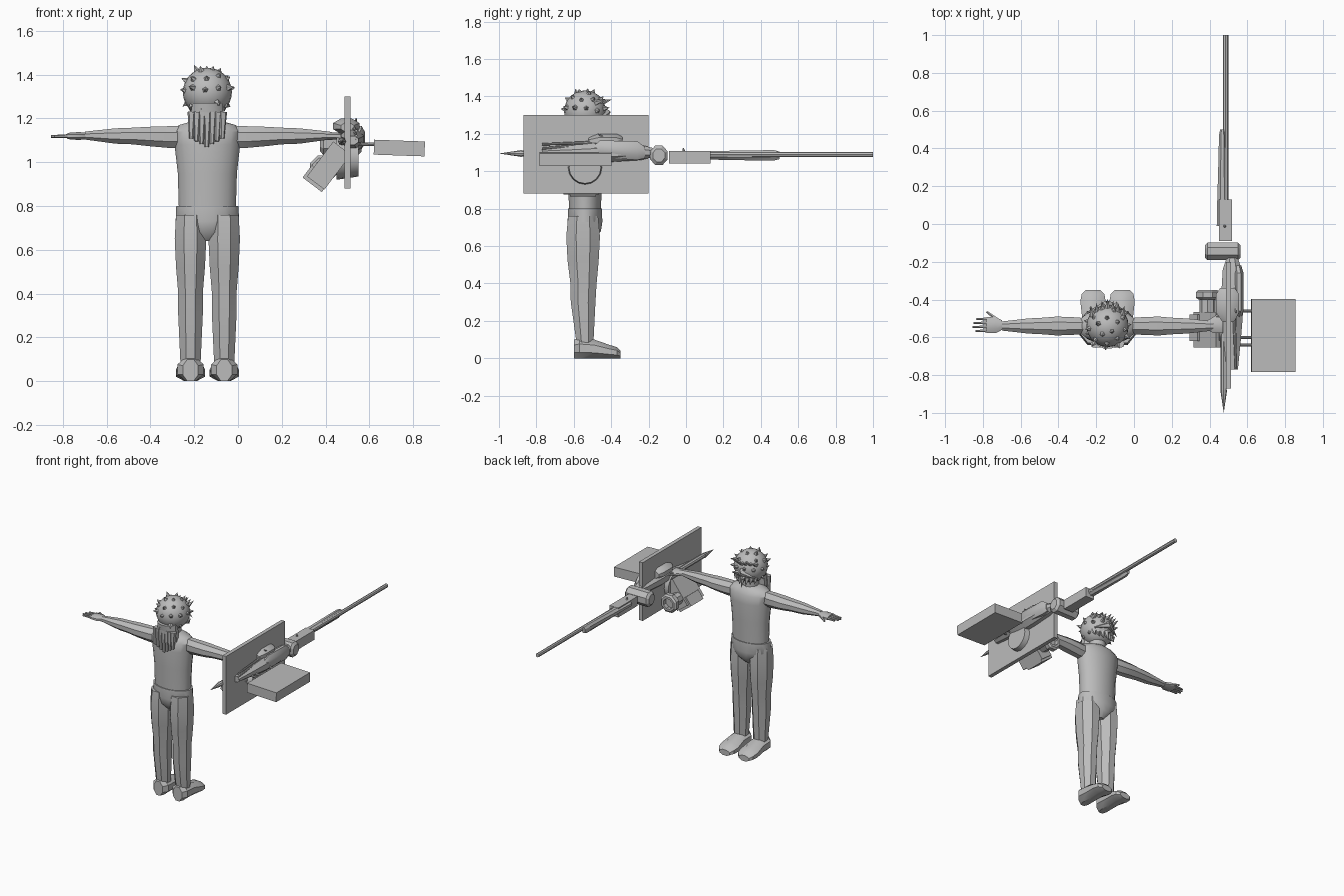
import bpy
import bmesh
import math
import random
from mathutils import Vector, Matrix

random.seed(4)
default_cube = bpy.data.objects.get("Cube")
if default_cube:
    bpy.data.objects.remove(default_cube, do_unlink=True)

# One plain grey for the whole model
grey = bpy.data.materials.new("plain grey")
grey.use_nodes = True
grey.diffuse_color = (0.5, 0.5, 0.5, 1)
grey.node_tree.nodes["Principled BSDF"].inputs["Base Color"].default_value = grey.diffuse_color

BODY_X, BODY_Y = -0.14, -0.54
GUN_X, GUN_Z = 0.48, 1.09
HEAD = Vector((BODY_X, BODY_Y, 1.32))


def finish(name, bm, angle=35):
    """Turn a bmesh into a shaded, coloured object."""
    bmesh.ops.recalc_face_normals(bm, faces=bm.faces)
    mesh = bpy.data.meshes.new(name)
    bm.to_mesh(mesh)
    bm.free()
    mesh.materials.append(grey)
    obj = bpy.data.objects.new(name, mesh)
    bpy.context.collection.objects.link(obj)
    bpy.ops.object.select_all(action="DESELECT")
    obj.select_set(True)
    bpy.context.view_layer.objects.active = obj
    bpy.ops.object.shade_smooth_by_angle(angle=math.radians(angle))
    return obj


def loft(name, axis, rings, sides=8, angle=35):
    """Skin elliptical rings given as (position, centre u, centre v, radius u, radius v)."""
    bm = bmesh.new()
    fit = 1 / math.cos(math.pi / sides)
    loops = []
    for t, u, v, ru, rv in rings:
        loop = []
        for i in range(sides):
            a = math.tau * (i + 0.5) / sides
            p, q = u + ru * fit * math.cos(a), v + rv * fit * math.sin(a)
            place = {"x": (t, p, q), "y": (p, t, q), "z": (p, q, t)}[axis]
            loop.append(bm.verts.new(place))
        loops.append(loop)
    for low, high in zip(loops, loops[1:]):
        for i in range(sides):
            j = (i + 1) % sides
            bm.faces.new((low[i], low[j], high[j], high[i]))
    bm.faces.new(loops[0])
    bm.faces.new(loops[-1])
    return finish(name, bm, angle)


def box(name, centre, size, tilt=0.0):
    """Box tilted about the y axis."""
    bm = bmesh.new()
    bmesh.ops.create_cube(bm, size=1)
    turn = Matrix.Rotation(math.radians(tilt), 4, "Y")
    bm.transform(Matrix.Translation(centre) @ turn @ Matrix.Diagonal((*size, 1)))
    return finish(name, bm)


def add_cone(bm, start, end, radius, tip=0.0, sides=5):
    """Add a cone running between two points."""
    start, end = Vector(start), Vector(end)
    way = end - start
    place = Matrix.Translation((start + end) / 2) @ way.to_track_quat("Z", "Y").to_matrix().to_4x4()
    bmesh.ops.create_cone(bm, cap_ends=True, segments=sides, radius1=radius,
                          radius2=tip, depth=way.length, matrix=place)


def rod(name, start, end, radius, tip=None, sides=8):
    bm = bmesh.new()
    add_cone(bm, start, end, radius, radius if tip is None else tip, sides)
    return finish(name, bm)


# Torso, neck and briefs
torso = [(0.78, 0.13, 0.085), (0.95, 0.135, 0.09), (1.08, 0.15, 0.095),
         (1.14, 0.155, 0.09), (1.17, 0.13, 0.07), (1.19, 0.06, 0.05)]
loft("torso", "z", [(z, BODY_X, BODY_Y, w, d) for z, w, d in torso], sides=20)
rod("neck", (BODY_X, BODY_Y, 1.12), (BODY_X, BODY_Y, 1.26), 0.055, sides=12)
briefs = [(0.8, 0.142, 0.09), (0.73, 0.145, 0.093), (0.68, 0.1, 0.085), (0.64, 0.03, 0.05)]
loft("briefs", "z", [(z, BODY_X, BODY_Y, w, d) for z, w, d in briefs], sides=16)

leg = [(0.76, -0.55, 0.066, 0.08), (0.65, -0.55, 0.072, 0.09), (0.52, -0.55, 0.066, 0.083),
       (0.4, -0.548, 0.056, 0.07), (0.3, -0.55, 0.056, 0.066), (0.08, -0.54, 0.046, 0.045)]
foot = [(-0.6, 0.035, 0.05), (-0.57, 0.06, 0.054), (-0.49, 0.058, 0.05),
        (-0.41, 0.067, 0.036), (-0.37, 0.06, 0.03), (-0.35, 0.04, 0.02)]
arm = [(0.1, 1.115, 0.04, 0.05), (0.17, 1.115, 0.046, 0.05), (0.27, 1.118, 0.05, 0.044),
       (0.34, 1.12, 0.044, 0.038), (0.42, 1.12, 0.04, 0.035), (0.56, 1.122, 0.024, 0.018)]

for side, word in ((1, "left"), (-1, "right")):
    # Faceted legs and shoes
    x = BODY_X + side * 0.077
    loft(word + "_leg", "z", [(z, x, y, w, d) for z, y, w, d in leg], angle=25)
    loft(word + "_foot", "y", [(y, x, h, w, h) for y, w, h in foot], sides=8)
    # Arms held straight out
    loft(word + "_arm", "x", [(BODY_X + side * d, BODY_Y, z, w, h) for d, z, w, h in arm], angle=25)
    # Hands: open on the right, closed round the grip on the left
    reach = 0.56 if side < 0 else 0.53
    hand = [(0, 0.026, 0.016), (0.03, 0.042, 0.018), (0.08, 0.042, 0.014)]
    loft(word + "_palm", "x", [(BODY_X + side * (reach + d), BODY_Y + 0.005, 1.12, w, h)
                               for d, w, h in hand])
    bm = bmesh.new()
    knuckle = BODY_X + side * (reach + 0.07)
    for i, length in enumerate((0.07, 0.085, 0.08, 0.065)):
        y = BODY_Y - 0.026 + i * 0.021
        if side < 0:
            add_cone(bm, (knuckle, y, 1.12), (knuckle - length, y, 1.118), 0.009, 0.006, 6)
        else:
            add_cone(bm, (knuckle, y, 1.12), (knuckle + 0.03, y, 1.07), 0.011, 0.009, 6)
    base = BODY_X + side * (reach + 0.02)
    add_cone(bm, (base, BODY_Y + 0.03, 1.12), (base + side * 0.06, BODY_Y + 0.075, 1.115), 0.011, 0.006, 6)
    finish(word + "_fingers", bm)

# Round head covered with short spikes
bm = bmesh.new()
bmesh.ops.create_uvsphere(bm, u_segments=20, v_segments=14, radius=0.112,
                          matrix=Matrix.Translation(HEAD))
finish("head", bm)
bm = bmesh.new()
for height, count in ((-30, 9), (5, 11), (35, 9), (65, 5)):
    for i in range(count):
        turn = math.tau * (i + height / 50) / count
        lift = math.radians(height + random.uniform(-7, 7))
        out = Vector((math.cos(turn) * math.cos(lift), math.sin(turn) * math.cos(lift), math.sin(lift)))
        add_cone(bm, HEAD + out * 0.1, HEAD + out * random.uniform(0.125, 0.145), 0.02)
finish("head_spikes", bm, 10)

# Tufted brow, moustache and beard on the face
bm = bmesh.new()
for i in range(-3, 4):
    x = BODY_X + i * 0.026
    y = BODY_Y + 0.1 - abs(i) * 0.012
    add_cone(bm, (x, y - 0.01, 1.365), (x + i * 0.004, y + 0.045, 1.385), 0.017)
    add_cone(bm, (x, y - 0.01, 1.27), (x, y + 0.01, 1.2 + abs(i) * 0.01), 0.02)
for side in (-1, 1):
    add_cone(bm, (BODY_X, BODY_Y + 0.115, 1.31), (BODY_X + side * 0.1, BODY_Y + 0.08, 1.275), 0.022)
add_cone(bm, (BODY_X, BODY_Y + 0.1, 1.33), (BODY_X, BODY_Y + 0.14, 1.315), 0.016)
finish("face_hair", bm, 10)

# Mane hanging down the back of the neck
mane = [(1.27, 0.07, 0.06), (1.2, 0.075, 0.05), (1.13, 0.08, 0.04), (1.09, 0.06, 0.025)]
loft("mane", "z", [(z, BODY_X, BODY_Y - 0.06, w, d) for z, w, d in mane], sides=12)
bm = bmesh.new()
for i in range(-3, 4):
    x = BODY_X + i * 0.023
    add_cone(bm, (x, BODY_Y - 0.095, 1.23), (x * 1.02, BODY_Y - 0.1, 1.07 + abs(i) * 0.013), 0.022, 0.01, 6)
finish("mane_locks", bm)

# Large shield plate and side box on struts
box("shield_plate", (0.5, -0.535, 1.09), (0.028, 0.67, 0.42))
box("side_box", (0.737, -0.59, 1.065), (0.232, 0.385, 0.068), tilt=2)
for y in (-0.46, -0.6, -0.64):
    rod("box_strut", (0.53, y, 1.085), (0.65, y, 1.08), 0.008)

# Long gun: barrel, tapered handguard and receiver
rod("barrel", (GUN_X + 0.005, 0.1, GUN_Z), (GUN_X + 0.005, 1, GUN_Z), 0.014)
guard = [(-0.01, 0.03, 0.02), (0.1, 0.028, 0.022), (0.3, 0.022, 0.026), (0.47, 0.018, 0.028), (0.5, 0.012, 0.02)]
loft("handguard", "y", [(y, GUN_X - 0.012, GUN_Z - 0.005, w, h) for y, w, h in guard], angle=25)
box("front_block", (GUN_X + 0.005, 0.02, 1.075), (0.07, 0.22, 0.068))
rod("front_sight", (GUN_X, -0.01, 1.1), (GUN_X, -0.015, 1.125), 0.01, 0.002)
drum = [(0.375, 0.035), (0.39, 0.052), (0.55, 0.052), (0.565, 0.035)]
loft("cross_drum", "x", [(x, -0.145, 1.085, r * 0.9, r) for x, r in drum], angle=25)
receiver = [(-0.18, 0.03, 0.025), (-0.24, 0.05, 0.04), (-0.4, 0.06, 0.05),
            (-0.5, 0.055, 0.05), (-0.62, 0.045, 0.035), (-0.77, 0.03, 0.02)]
loft("receiver", "y", [(y, 0.52, 1.1, w, h) for y, w, h in receiver], angle=25)
loft("bolt_cover", "y", [(-0.22, 0.55, 1.1, 0.018, 0.03), (-0.26, 0.555, 1.11, 0.025, 0.05),
                         (-0.46, 0.555, 1.12, 0.025, 0.045), (-0.5, 0.55, 1.11, 0.015, 0.02)])
loft("top_sight", "y", [(-0.34, 0.495, 1.16, 0.04, 0.025), (-0.37, 0.495, 1.165, 0.06, 0.035),
                        (-0.47, 0.495, 1.165, 0.06, 0.035), (-0.52, 0.5, 1.16, 0.03, 0.02)])

# Slanted stock slats and rear spike
for i in range(3):
    rod("stock_slat", (0.53, -0.48, 1.13 + i * 0.012), (0.54, -0.77, 1.1 + i * 0.022), 0.009, 0.006)
rod("raised_lever", (0.53, -0.38, 1.14), (0.54, -0.47, 1.2), 0.016, 0.003)
rod("rear_shaft", (GUN_X - 0.005, -0.5, 1.095), (GUN_X - 0.005, -0.88, 1.095), 0.016)
rod("rear_spike", (GUN_X - 0.005, -0.88, 1.095), (GUN_X - 0.005, -1, 1.095), 0.018, 0)

# Slung canister with its ring and round drum below the gun
box("canister", (0.415, -0.56, 0.985), (0.1, 0.19, 0.2), tilt=37)
box("canister_foot", (0.36, -0.55, 0.925), (0.11, 0.14, 0.07), tilt=37)
rod("canister_neck", (0.39, -0.47, 0.97), (0.39, -0.39, 0.97), 0.042)
ring = [(-0.4, 0.05), (-0.39, 0.062), (-0.36, 0.062), (-0.35, 0.05), (-0.35, 0.035), (-0.38, 0.035)]
loft("canister_ring", "y", [(y, 0.39, 0.97, r, r) for y, r in ring], angle=25)
rod("round_drum", (0.45, -0.54, 1.02), (0.55, -0.54, 1.02), 0.1, 0.085, sides=16)
rod("grip", (0.46, -0.5, 1.08), (0.43, -0.5, 1.0), 0.028, 0.024)
